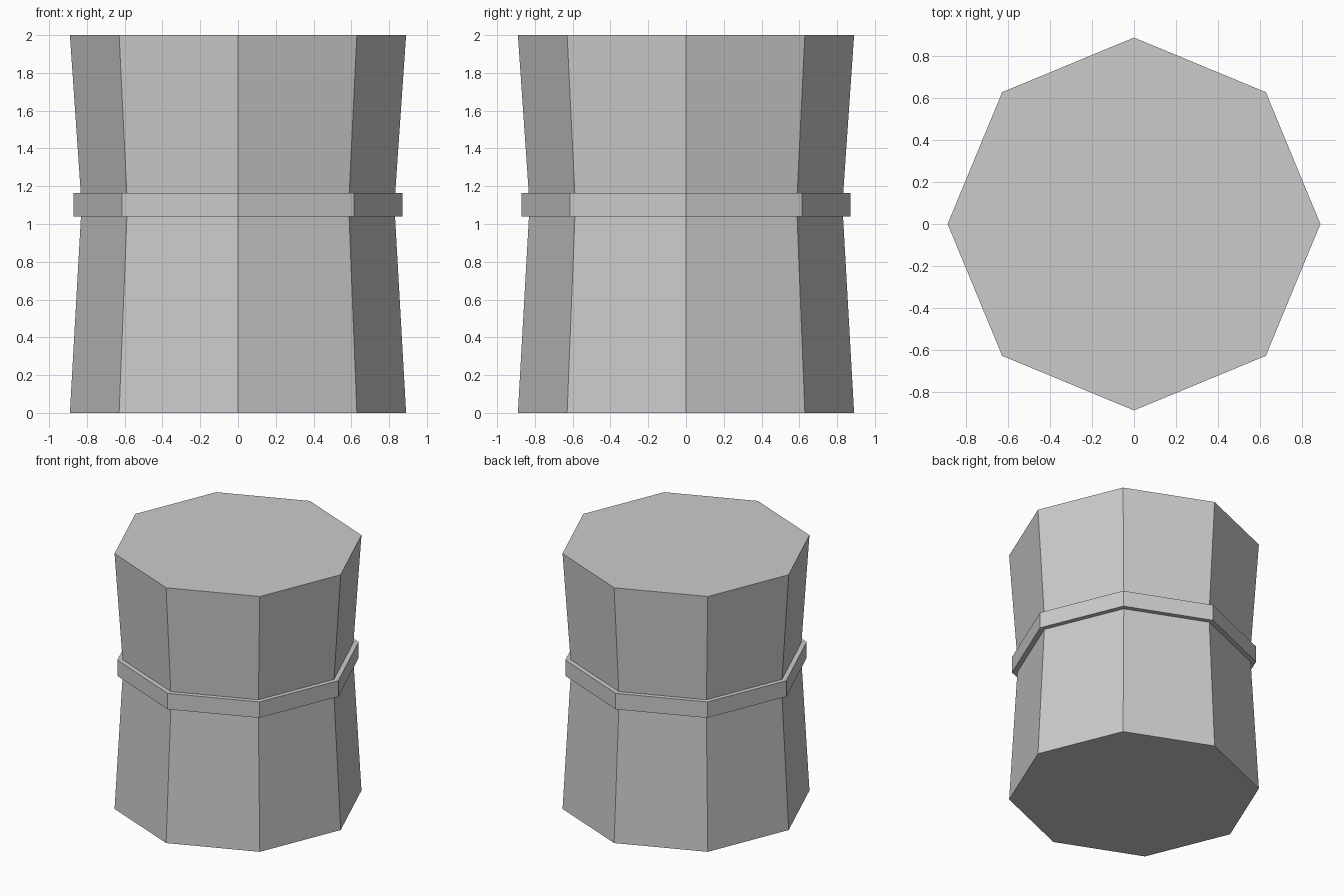
import bpy, bmesh
from math import cos, sin, tau

SIDES = 8

cube = bpy.data.objects.get("Cube")
if cube:
    bpy.data.objects.remove(cube, do_unlink=True)

grey = bpy.data.materials.new("plain grey")
grey.use_nodes = True
colour = (0.6, 0.6, 0.6, 1)
grey.diffuse_color = colour
grey.node_tree.nodes["Principled BSDF"].inputs["Base Color"].default_value = colour


def lathe(name, profile, closed=False):
    """Turn a (radius, z) profile into an eight-sided solid or ring."""
    bm = bmesh.new()
    rings = [[bm.verts.new((r * cos(tau * i / SIDES), r * sin(tau * i / SIDES), z))
              for i in range(SIDES)] for r, z in profile]
    pairs = list(zip(rings, rings[1:]))
    if closed:
        pairs.append((rings[-1], rings[0]))
    else:
        bm.faces.new(rings[0][::-1])
        bm.faces.new(rings[-1])
    for low, high in pairs:
        for i in range(SIDES):
            j = (i + 1) % SIDES
            bm.faces.new((low[i], low[j], high[j], high[i]))
    bmesh.ops.recalc_face_normals(bm, faces=bm.faces)
    mesh = bpy.data.meshes.new(name)
    bm.to_mesh(mesh)
    bm.free()
    mesh.materials.append(grey)
    obj = bpy.data.objects.new(name, mesh)
    bpy.context.collection.objects.link(obj)
    return obj


# Waisted body, capped at both ends
lathe("body", [(0.89, 0), (0.828, 1.1), (0.89, 2)])

# Raised band around the waist
lathe("waist_band", [(0.81, 1.04), (0.87, 1.04), (0.87, 1.165), (0.81, 1.165)], closed=True)
